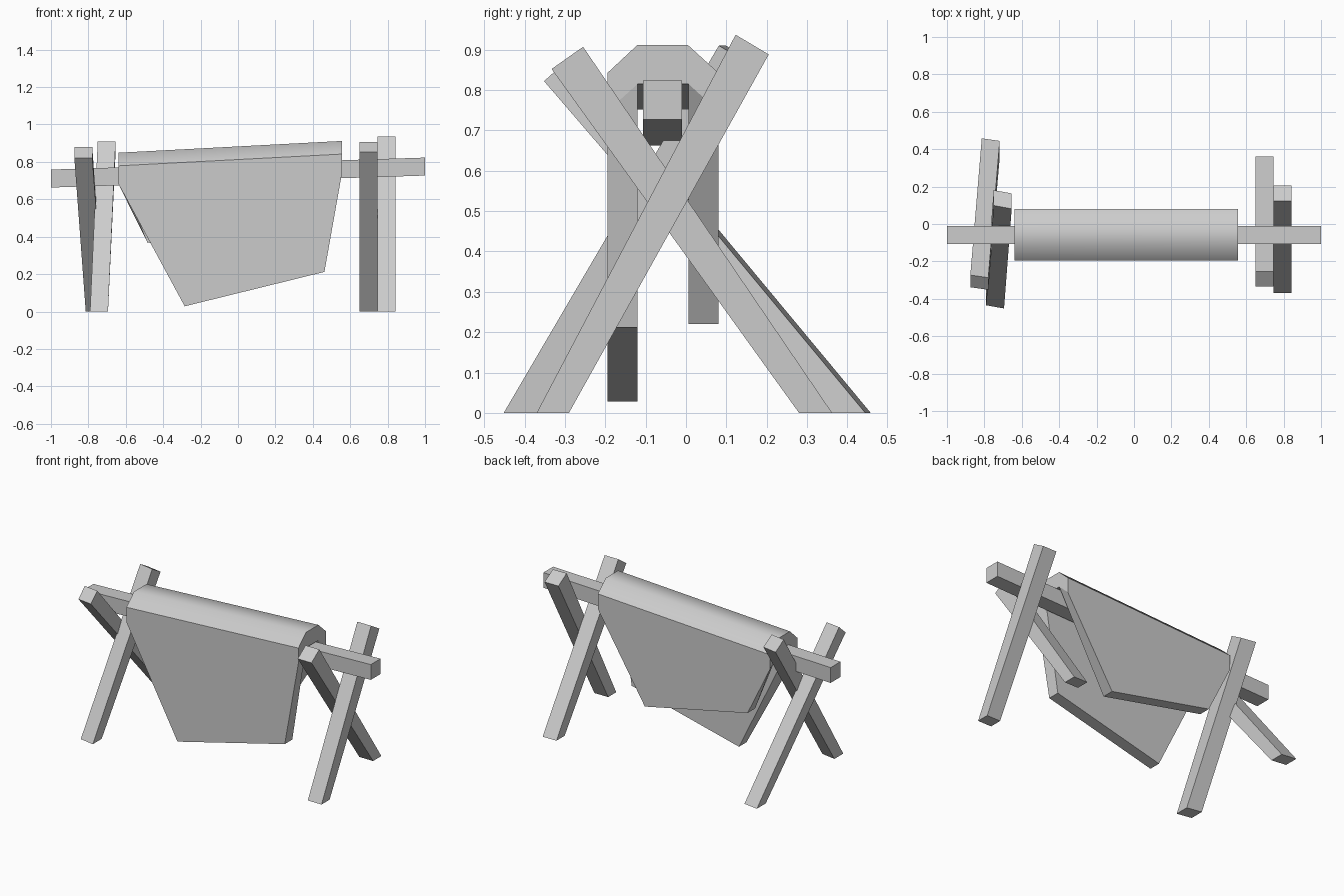
import bpy, bmesh

if "Cube" in bpy.data.objects:
    bpy.data.objects.remove(bpy.data.objects["Cube"])


def make_object(name, verts, faces, smooth=()):
    bm = bmesh.new()
    vs = [bm.verts.new(v) for v in verts]
    for i, f in enumerate(faces):
        face = bm.faces.new([vs[k] for k in f])
        face.smooth = i in smooth
    bmesh.ops.recalc_face_normals(bm, faces=bm.faces[:])
    mesh = bpy.data.meshes.new(name)
    bm.to_mesh(mesh)
    bm.free()
    obj = bpy.data.objects.new(name, mesh)
    bpy.context.collection.objects.link(obj)
    return obj


BOX = [(0, 1, 2, 3), (4, 5, 6, 7)] + [(i, (i + 1) % 4, (i + 1) % 4 + 4, i + 4) for i in range(4)]


def leg(name, profile, x_bottom, x_top, skew=0.0, width=0.096):
    """Plank from a y-z side profile (two foot points, then two top points)."""
    verts = []
    for off in (-width / 2, width / 2):
        for i, (y, z) in enumerate(profile):
            x = x_bottom if i < 2 else x_top
            verts.append((x + off, y - skew * off, z))
    return make_object(name, verts, BOX)


# crossed legs, right end (upright planks)
leg("right_outer_leg", [(-0.37, 0), (-0.29, 0), (0.205, 0.888), (0.123, 0.937)], 0.793, 0.793)
leg("right_inner_leg", [(0.28, 0), (0.362, 0), (-0.255, 0.907), (-0.333, 0.852)], 0.697, 0.697)

# crossed legs, left end (slightly turned and leaning)
leg("left_outer_leg", [(0.362, 0), (0.451, 0), (-0.28, 0.88), (-0.345, 0.822)], -0.766, -0.827, 0.14)
leg("left_inner_leg", [(-0.443, 0), (-0.355, 0), (0.172, 0.862), (0.09, 0.91)], -0.743, -0.702, 0.18)

# sloping cross beam
beam = []
for x, z0 in ((-1, 0.663), (1, 0.727)):
    beam += [(x, y, z0 + dz) for y, dz in ((-0.107, 0), (-0.01, 0), (-0.01, 0.096), (-0.107, 0.096))]
make_object("cross_beam", beam, BOX)

# draped blanket: faceted arch over the beam with two ragged flaps
arch = [(-0.195, 0.747), (-0.195, 0.842), (-0.12, 0.912), (0.004, 0.912),
        (0.081, 0.842), (0.081, 0.747), (0.006, 0.815), (-0.12, 0.815)]
ends = [  # arch x, arch drop, front flap corner, back flap corner (x, z)
    (-0.64, -0.063, (-0.285, 0.028), (-0.485, 0.37)),
    (0.557, 0.0, (0.462, 0.212), (0.23, 0.22)),
]
verts = []
for x, drop, (fx, fz), (bx, bz) in ends:
    verts += [(x, y, z + drop) for y, z in arch]
    verts += [(fx, -0.195, fz), (fx, -0.12, fz), (bx, 0.006, bz), (bx, 0.081, bz)]
loop = [8, 0, 1, 2, 3, 4, 5, 11, 10, 6, 7, 9]
faces = []
for i, a in enumerate(loop):
    b = loop[(i + 1) % 12]
    faces.append((a, b, b + 12, a + 12))
for s in (0, 12):
    faces.append([s + k for k in range(8)])
    faces.append([s + k for k in (0, 7, 9, 8)])
    faces.append([s + k for k in (5, 6, 10, 11)])
make_object("draped_blanket", verts, faces, smooth=(2, 3, 4))
